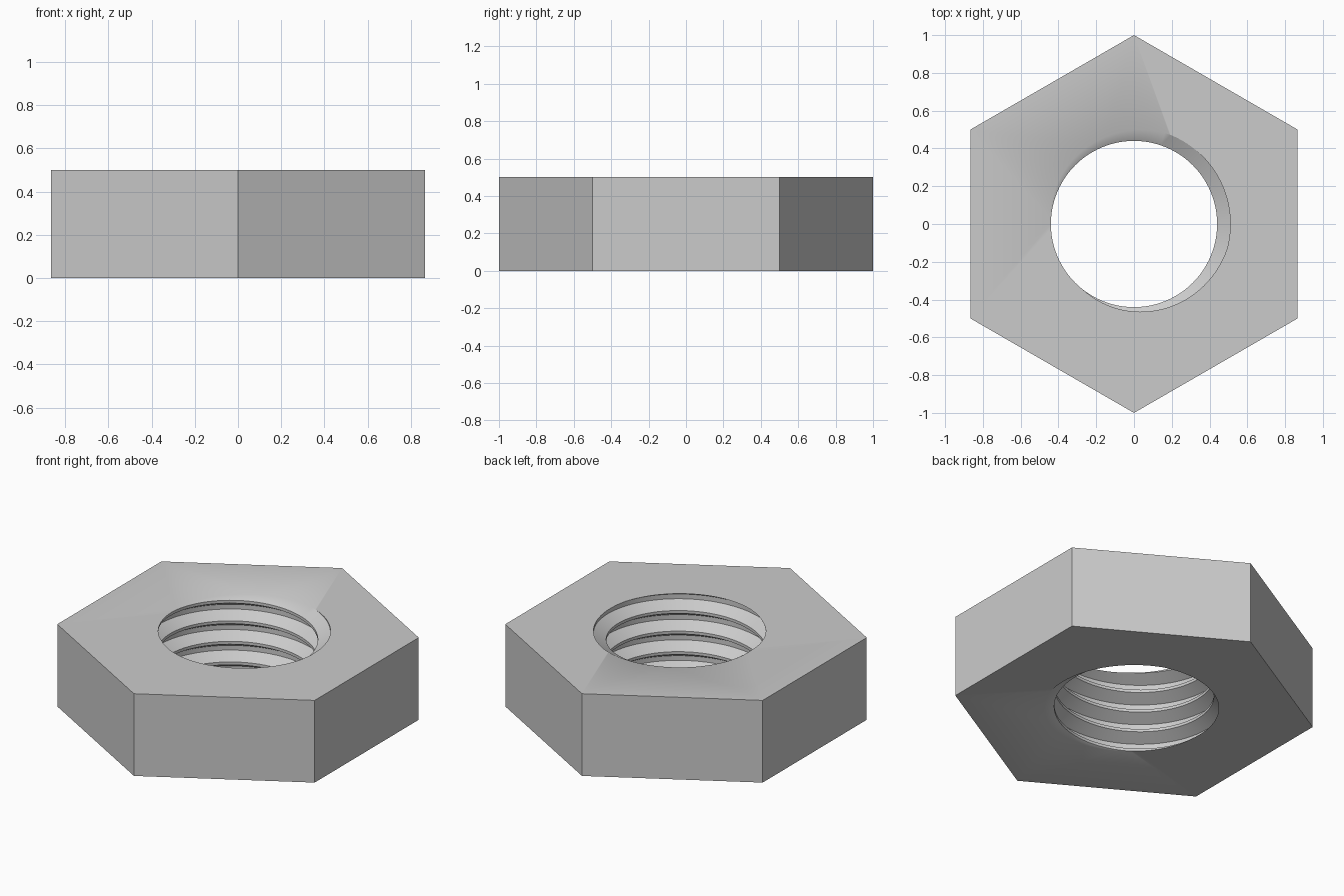
import bpy, bmesh, math

cube = bpy.data.objects.get("Cube")
if cube:
    bpy.data.objects.remove(cube, do_unlink=True)

HEIGHT = 0.5
PITCH = 0.125
ROOT, CREST = 0.51, 0.44      # groove and ridge radii of the thread
STEPS = 96                    # segments per turn
PHASE = math.radians(27)      # where the groove meets the top face

# One pitch of the thread: (fraction of pitch, radius)
PROFILE = [(-0.115, ROOT), (0.115, ROOT), (0.43, CREST), (0.57, CREST), (0.885, ROOT)]

steel = bpy.data.materials.new("steel_grey")
steel.use_nodes = True
colour = (0.6, 0.6, 0.6, 1)
steel.diffuse_color = colour
steel.node_tree.nodes["Principled BSDF"].inputs["Base Color"].default_value = colour

bm = bmesh.new()


def add_strip(rows):
    """Join consecutive rows of vertices with quads."""
    for a, b in zip(rows, rows[1:]):
        for i in range(len(a) - 1):
            bm.faces.new((a[i], a[i + 1], b[i + 1], b[i]))


# Right-handed thread swept past both ends of the hole
rows = []
turns = round(HEIGHT / PITCH) + 5
for s in range(turns * STEPS + 1):
    angle = 2 * math.pi * s / STEPS
    z = PITCH * ((angle - PHASE) / (2 * math.pi) - 3)
    rows.append([bm.verts.new((r * math.cos(angle), r * math.sin(angle), z + f * PITCH))
                 for f, r in PROFILE])
add_strip(rows)
bmesh.ops.remove_doubles(bm, verts=bm.verts[:], dist=1e-5)

# Trim the thread flush with the end faces
for level, up in ((0, -1), (HEIGHT, 1)):
    bmesh.ops.bisect_plane(bm, geom=bm.verts[:] + bm.edges[:] + bm.faces[:], dist=1e-6,
                           plane_co=(0, 0, level), plane_no=(0, 0, up), clear_outer=True)
bmesh.ops.remove_doubles(bm, verts=bm.verts[:], dist=1e-5)

# Six outer flats
corners = []
for k in range(6):
    a = math.radians(90 + 60 * k)
    corners.append([bm.verts.new((math.cos(a), math.sin(a), z)) for z in (0, HEIGHT)])
add_strip(corners + corners[:1])

# End faces between the hexagon and the hole
for level, up in ((0, -1), (HEIGHT, 1)):
    rim = [e for e in bm.edges if e.is_boundary
           and all(abs(v.co.z - level) < 1e-4 for v in e.verts)]
    bmesh.ops.triangle_fill(bm, edges=rim, use_beauty=True, normal=(0, 0, up))

bmesh.ops.recalc_face_normals(bm, faces=bm.faces[:])
mesh = bpy.data.meshes.new("hex_nut")
bm.to_mesh(mesh)
bm.free()
mesh.materials.append(steel)

nut = bpy.data.objects.new("hex_nut", mesh)
bpy.context.collection.objects.link(nut)
bpy.ops.object.select_all(action='DESELECT')
nut.select_set(True)
bpy.context.view_layer.objects.active = nut
bpy.ops.object.shade_smooth_by_angle(angle=math.radians(30))
